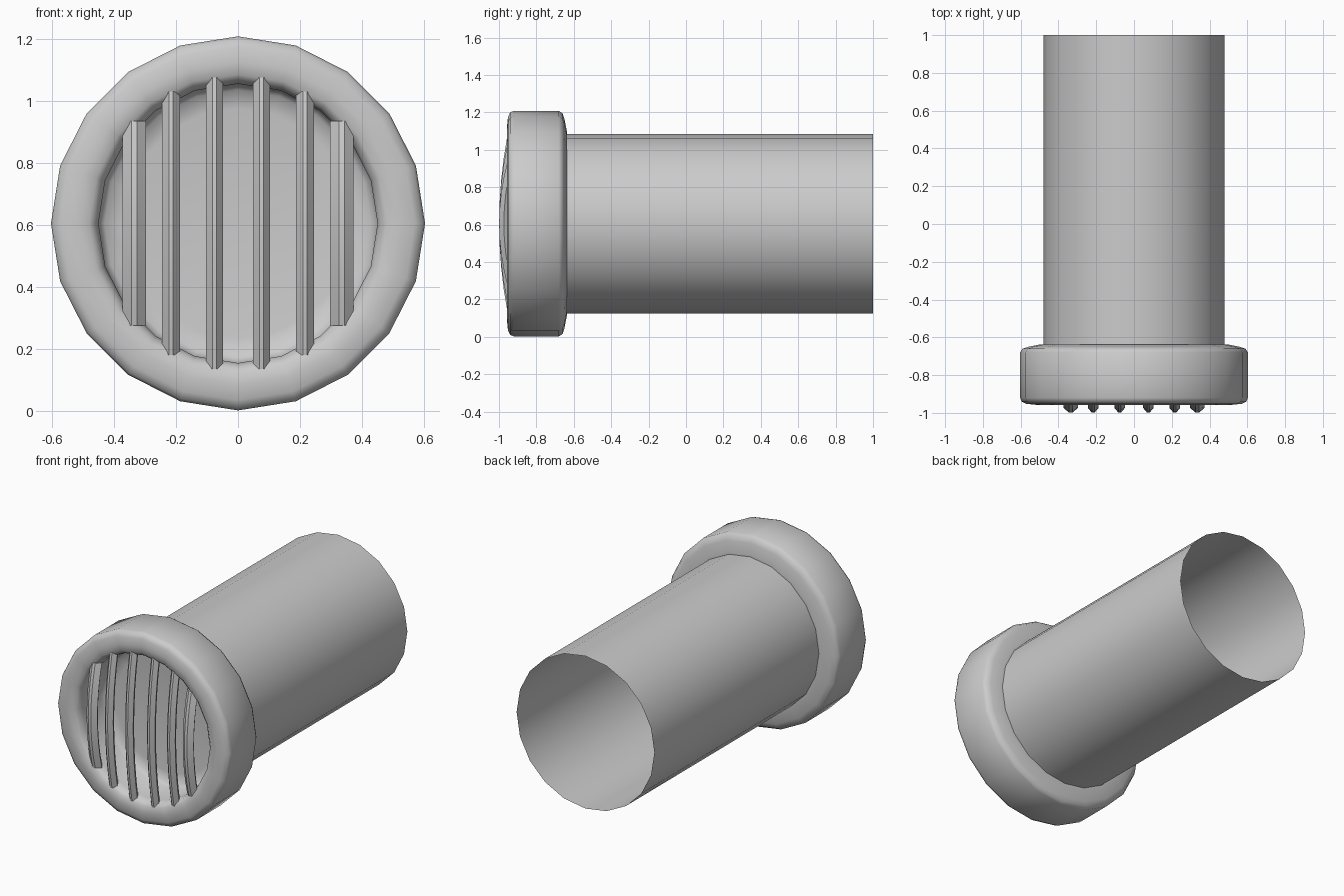
import bpy, bmesh, math

if "Cube" in bpy.data.objects:
    bpy.data.objects.remove(bpy.data.objects["Cube"])

SIDES = 20
CZ = 0.605


def finish(name, bm, angle=40):
    bmesh.ops.recalc_face_normals(bm, faces=bm.faces)
    mesh = bpy.data.meshes.new(name)
    bm.to_mesh(mesh)
    bm.free()
    obj = bpy.data.objects.new(name, mesh)
    bpy.context.collection.objects.link(obj)
    bpy.ops.object.select_all(action='DESELECT')
    obj.select_set(True)
    bpy.context.view_layer.objects.active = obj
    bpy.ops.object.shade_smooth_by_angle(angle=math.radians(angle))
    return obj


def lathe(name, profile, cap_end=False, angle=40):
    """Revolve (radius, y) points around the horizontal pipe axis."""
    bm = bmesh.new()
    rings = []
    for r, y in profile:
        rings.append([bm.verts.new((r * math.cos(2 * math.pi * i / SIDES), y,
                                    CZ + r * math.sin(2 * math.pi * i / SIDES)))
                      for i in range(SIDES)])
    for a, b in zip(rings, rings[1:]):
        for i in range(SIDES):
            j = (i + 1) % SIDES
            bm.faces.new((a[i], a[j], b[j], b[i]))
    if cap_end:
        bm.faces.new(rings[-1])
    return finish(name, bm, angle)


def bar(name, x, width, half):
    """Bowed grille bar with a pointed front, swept vertically."""
    bm = bmesh.new()
    section = [(-0.5, 0.025), (-0.3, 0.012), (-0.12, 0.0), (0.12, 0.0),
               (0.3, 0.012), (0.5, 0.025), (0.3, 0.05), (-0.3, 0.05)]
    rings = []
    steps = 8
    for k in range(steps + 1):
        t = -1 + 2 * k / steps
        front = -0.955 - 0.044 * (1 - t * t)
        rings.append([bm.verts.new((x + u * width, front + v, CZ + t * half))
                      for u, v in section])
    n = len(section)
    for a, b in zip(rings, rings[1:]):
        for i in range(n):
            j = (i + 1) % n
            bm.faces.new((a[i], a[j], b[j], b[i]))
    bm.faces.new(rings[0])
    bm.faces.new(rings[-1])
    return finish(name, bm)


# Open pipe
lathe("pipe", [(0.48, -0.645), (0.48, 1.0)])

# Flanged collar with rounded rim and closed recess behind the grille
lathe("collar", [(0.48, -0.637), (0.495, -0.637), (0.56, -0.65), (0.59, -0.66),
                 (0.603, -0.68), (0.603, -0.92), (0.595, -0.94), (0.57, -0.952),
                 (0.52, -0.957), (0.48, -0.952), (0.46, -0.935), (0.45, -0.90),
                 (0.45, -0.72), (0.43, -0.695), (0.37, -0.685)], cap_end=True, angle=60)

# Vertical grille bars, mirrored left and right
for i, (x, width, half) in enumerate([(0.076, 0.055, 0.47), (0.216, 0.057, 0.425),
                                      (0.335, 0.076, 0.33)]):
    bar(f"grille_bar_right_{i + 1}", x, width, half)
    bar(f"grille_bar_left_{i + 1}", -x, width, half)
